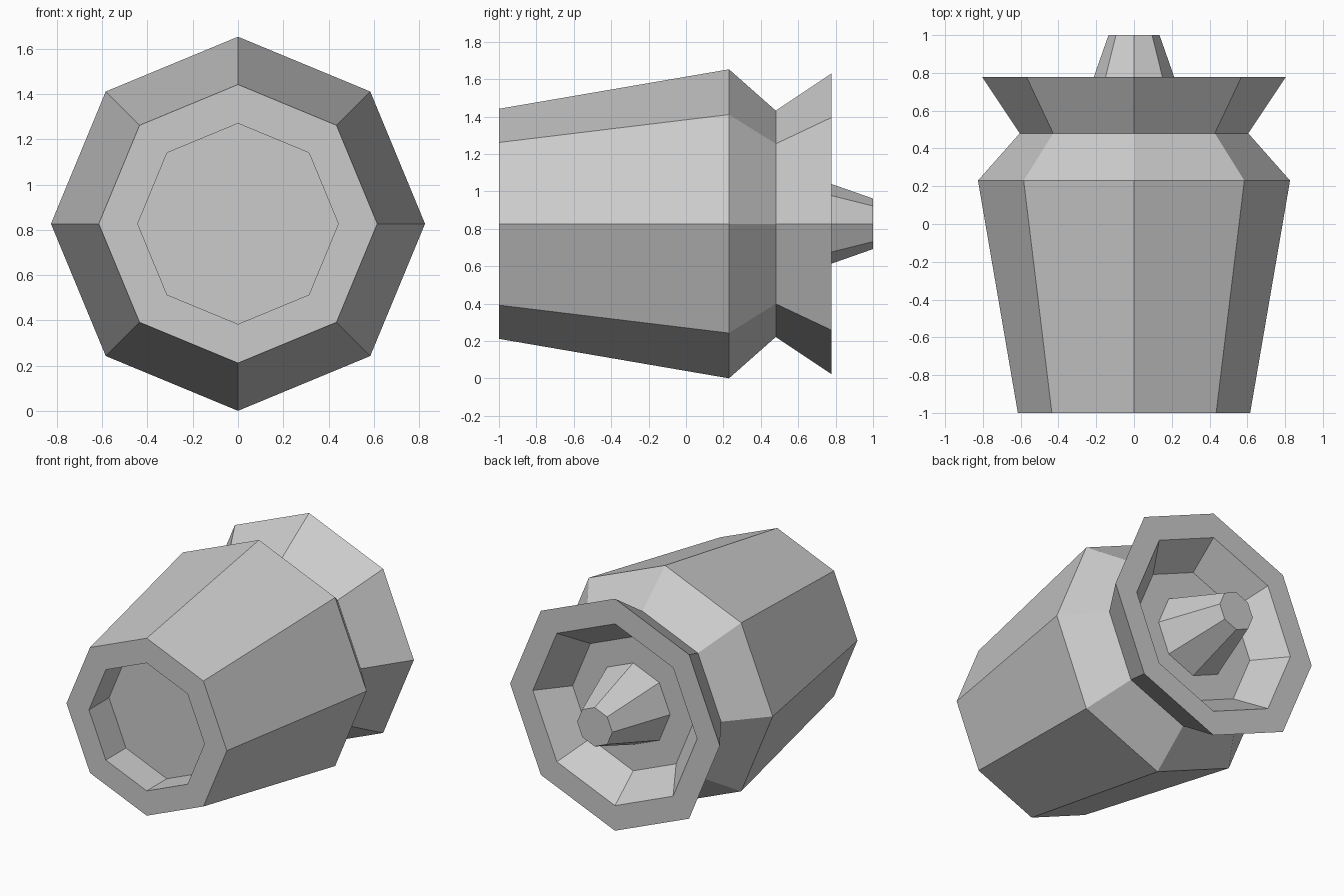
import bpy, bmesh
from math import sin, cos, pi

if "Cube" in bpy.data.objects:
    bpy.data.objects.remove(bpy.data.objects["Cube"])

SIDES = 8
AXIS_Z = 0.827  # height of the horizontal axis


def turned_part(name, profile):
    """Octagonal turning around the y axis from (radius, y) points, capped at both ends."""
    bm = bmesh.new()
    rings = []
    for r, y in profile:
        rings.append([bm.verts.new((r * sin(2 * pi * i / SIDES), y,
                                    AXIS_Z + r * cos(2 * pi * i / SIDES)))
                      for i in range(SIDES)])
    for a, b in zip(rings, rings[1:]):
        for i in range(SIDES):
            j = (i + 1) % SIDES
            bm.faces.new((a[i], a[j], b[j], b[i]))
    bm.faces.new(rings[0])
    bm.faces.new(rings[-1])
    bmesh.ops.recalc_face_normals(bm, faces=bm.faces)
    mesh = bpy.data.meshes.new(name)
    bm.to_mesh(mesh)
    bm.free()
    obj = bpy.data.objects.new(name, mesh)
    bpy.context.collection.objects.link(obj)
    return obj


# Housing: front recess floor, rim, tapered body, neck, flared back rim, back recess floor
turned_part("housing", [
    (0.443, -0.78), (0.443, -1.0), (0.615, -1.0), (0.826, 0.23),
    (0.605, 0.48), (0.804, 0.778), (0.63, 0.778), (0.465, 0.578),
])

# Tapered spindle standing on the back recess floor
turned_part("spindle", [(0.284, 0.575), (0.135, 1.0)])
